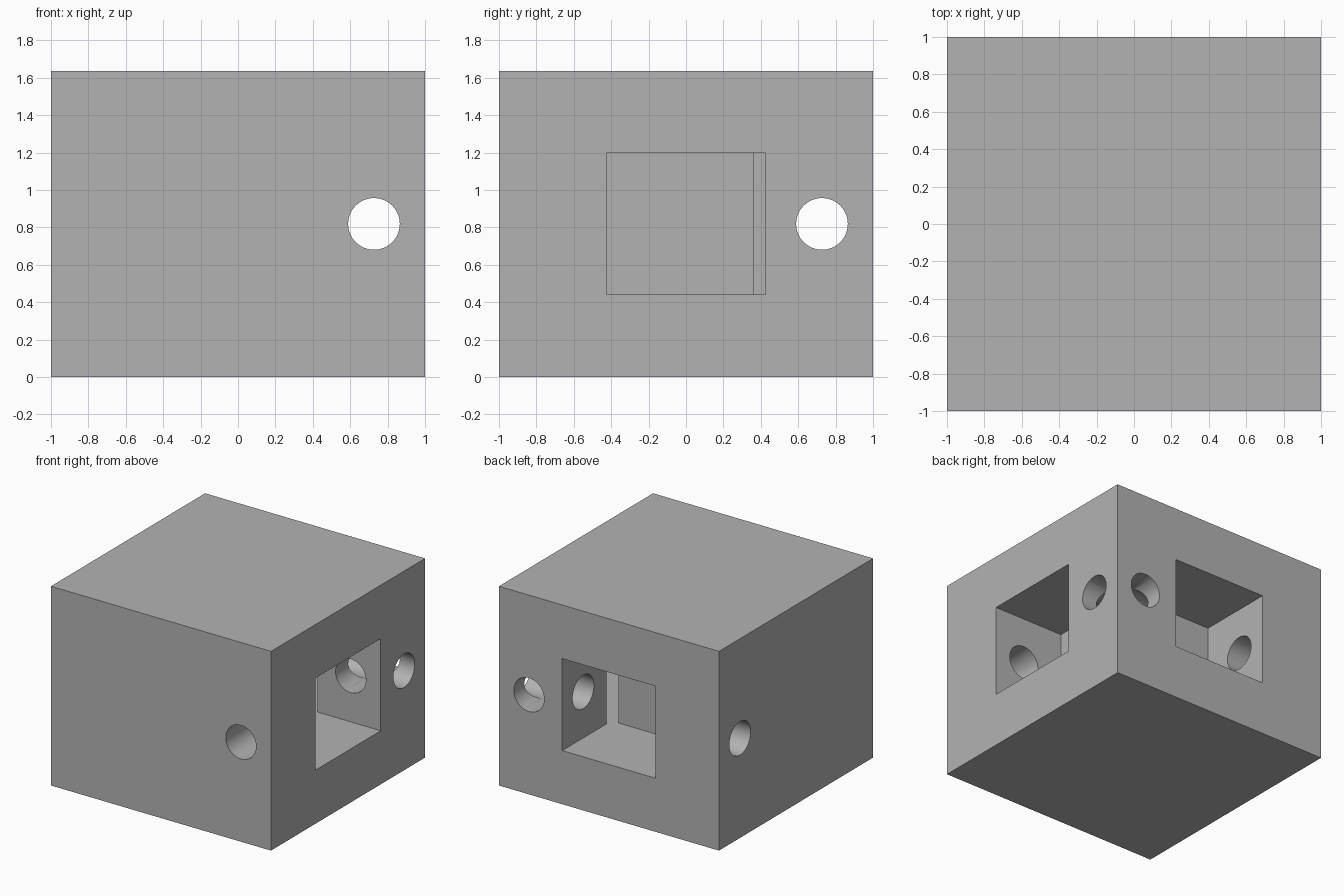
import bpy, bmesh
from math import radians
from mathutils import Vector

cube = bpy.data.objects.get("Cube")
if cube:
    bpy.data.objects.remove(cube, do_unlink=True)

HEIGHT = 1.637
MID = HEIGHT / 2
HALF_WIDTH, HALF_HEIGHT = 0.425, 0.378   # pocket opening
FLOOR = 0.361                            # pocket floor, measured from the centre
HOLE, RADIUS = 0.727, 0.138              # through hole offset and radius

grey = bpy.data.materials.new("plain grey")
grey.use_nodes = True
grey.diffuse_color = (0.45, 0.45, 0.45, 1)
grey.node_tree.nodes["Principled BSDF"].inputs["Base Color"].default_value = grey.diffuse_color


def prism(name, outline, z0, z1):
    """Extrude a flat outline from z0 to z1."""
    bm = bmesh.new()
    face = bm.faces.new([bm.verts.new((x, y, z0)) for x, y in outline])
    top = bmesh.ops.extrude_face_region(bm, geom=[face])["geom"]
    bmesh.ops.translate(bm, vec=Vector((0, 0, z1 - z0)),
                        verts=[v for v in top if isinstance(v, bmesh.types.BMVert)])
    bmesh.ops.recalc_face_normals(bm, faces=bm.faces)
    mesh = bpy.data.meshes.new(name)
    bm.to_mesh(mesh)
    bm.free()
    mesh.materials.append(grey)
    obj = bpy.data.objects.new(name, mesh)
    bpy.context.collection.objects.link(obj)
    return obj


def drill(name, location, rotation):
    bpy.ops.mesh.primitive_cylinder_add(vertices=64, radius=RADIUS, depth=3,
                                        location=location, rotation=rotation)
    obj = bpy.context.object
    obj.name = name
    obj.data.materials.append(grey)
    return obj


# Solid block
block = prism("block", [(-1, -1), (1, -1), (1, 1), (-1, 1)], 0, HEIGHT)

# Two square pockets, in the left and back sides, meeting at a narrow inner slot
w, f, out = HALF_WIDTH, FLOOR, 1.2
pockets = prism("pocket_cutter",
                [(-w, f), (f, f), (f, -w), (out, -w), (out, w), (w, w), (w, out), (-w, out)],
                MID - HALF_HEIGHT, MID + HALF_HEIGHT)

# Two crossing through holes
cutters = [pockets,
           drill("side_hole_cutter", (0, HOLE, MID), (0, radians(90), 0)),
           drill("front_hole_cutter", (HOLE, 0, MID), (radians(90), 0, 0))]

for cutter in cutters:
    cutter.hide_render = True
    cut = block.modifiers.new(cutter.name, "BOOLEAN")
    cut.operation = "DIFFERENCE"
    cut.solver = "EXACT"
    cut.object = cutter

# Apply the cuts, then drop the cutters
bpy.ops.object.select_all(action="DESELECT")
block.select_set(True)
bpy.context.view_layer.objects.active = block
for cutter in cutters:
    bpy.ops.object.modifier_apply(modifier=cutter.name)
    bpy.data.objects.remove(cutter, do_unlink=True)
bpy.ops.object.shade_smooth_by_angle(angle=radians(30))
